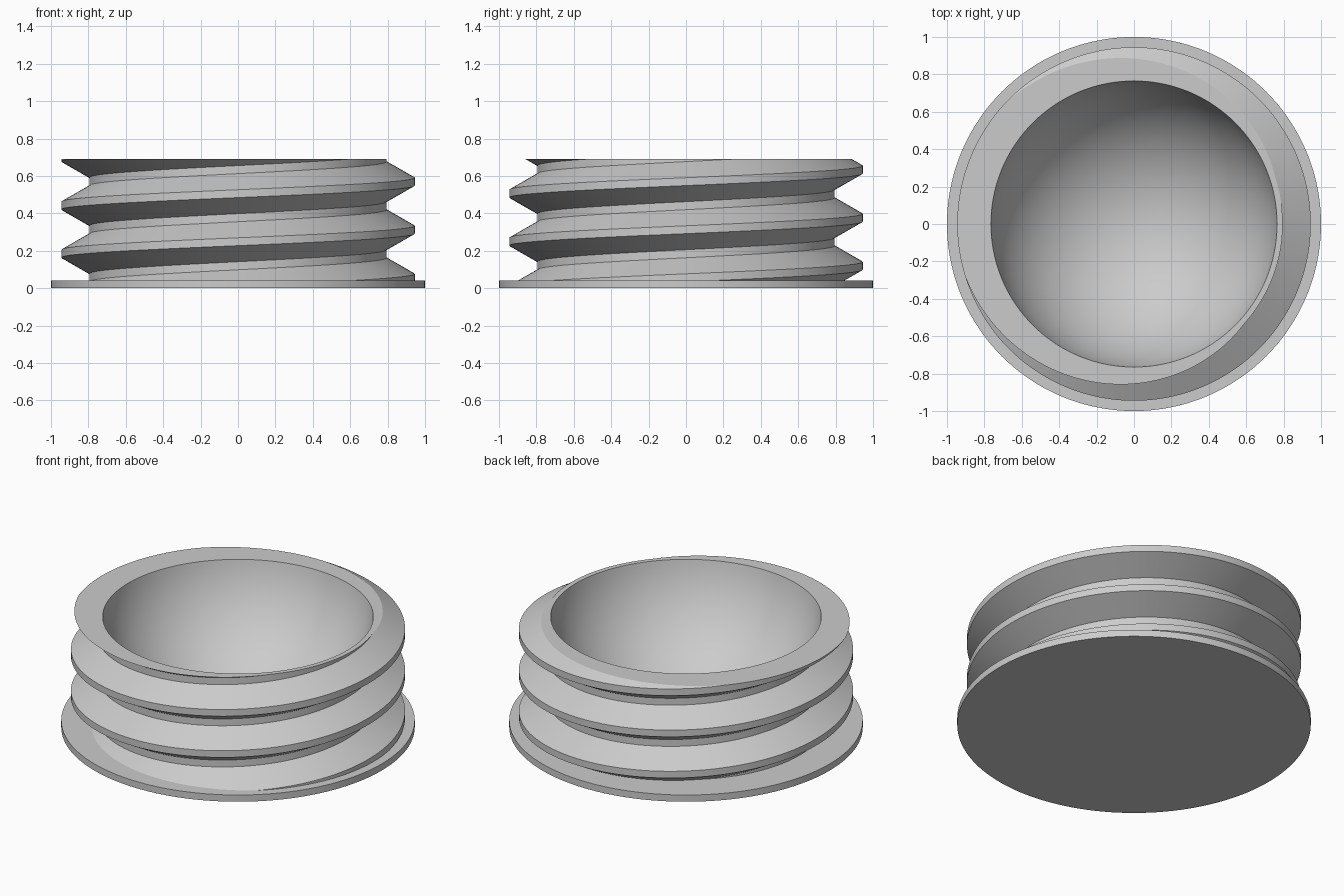
import bpy, bmesh, math

cube = bpy.data.objects.get("Cube")
if cube:
    bpy.data.objects.remove(cube, do_unlink=True)

SEGMENTS = 144
TOP = 0.69
FLANGE = 0.042
PITCH = 0.257
CREST, ROOT = 0.945, 0.795
RIM, FLOOR = 0.765, 0.05

grey = bpy.data.materials.new("plain grey")
grey.use_nodes = True
grey.diffuse_color = (0.6, 0.6, 0.6, 1)
grey.node_tree.nodes["Principled BSDF"].inputs["Base Color"].default_value = grey.diffuse_color


def polar(radius, j, z):
    a = math.tau * j / SEGMENTS
    return (radius * math.cos(a), radius * math.sin(a), z)


def finish(bm, name):
    bmesh.ops.recalc_face_normals(bm, faces=bm.faces)
    mesh = bpy.data.meshes.new(name)
    bm.to_mesh(mesh)
    bm.free()
    mesh.materials.append(grey)
    obj = bpy.data.objects.new(name, mesh)
    bpy.context.collection.objects.link(obj)
    bpy.ops.object.select_all(action='DESELECT')
    obj.select_set(True)
    bpy.context.view_layer.objects.active = obj
    bpy.ops.object.shade_smooth_by_angle(angle=math.radians(25))


def edges_at(bm, z):
    return [e for e in bm.edges if e.is_boundary
            and all(abs(v.co.z - z) < 1e-4 for v in e.verts)]


# Flat round flange
bm = bmesh.new()
bmesh.ops.create_cone(bm, cap_ends=True, segments=SEGMENTS, radius1=1, radius2=1, depth=FLANGE)
bmesh.ops.translate(bm, vec=(0, 0, FLANGE / 2), verts=bm.verts)
finish(bm, "base_flange")

# Helical thread: one turn joins the next, four profile rows higher
profile = [(CREST, 0), (CREST, 0.042), (ROOT, 0.128), (ROOT, 0.171)]
start = 0.549 - 4 * PITCH
rows = 24
bm = bmesh.new()
columns = []
for j in range(SEGMENTS):
    column = []
    for k in range(rows):
        radius, rise = profile[k % 4]
        z = start + rise + PITCH * (k // 4 + j / SEGMENTS)
        column.append(bm.verts.new(polar(radius, j, z)))
    columns.append(column)
for j in range(SEGMENTS):
    a, b = columns[j], columns[(j + 1) % SEGMENTS]
    shift = 4 if j == SEGMENTS - 1 else 0
    for k in range(rows - 1 - shift):
        bm.faces.new((a[k], b[k + shift], b[k + shift + 1], a[k + 1]))

# Trim the thread flat at both ends and close the lower one
for z, direction in ((TOP, 1), (FLANGE / 2, -1)):
    bmesh.ops.bisect_plane(bm, geom=bm.verts[:] + bm.edges[:] + bm.faces[:], dist=1e-5,
                           plane_co=(0, 0, z), plane_no=(0, 0, direction), clear_outer=True)
loose = [v for v in bm.verts if not v.link_faces]
bmesh.ops.delete(bm, geom=loose, context='VERTS')
bmesh.ops.triangle_fill(bm, edges=edges_at(bm, FLANGE / 2), use_beauty=True)

# Rounded bowl hollow
depth = TOP - FLOOR
sphere = (RIM ** 2 + depth ** 2) / (2 * depth)
sweep = math.acos((sphere - depth) / sphere)
rings = 32
previous = None
pole = bm.verts.new((0, 0, FLOOR))
for i in range(1, rings + 1):
    a = sweep * i / rings
    z = FLOOR + sphere * (1 - math.cos(a))
    ring = [bm.verts.new(polar(sphere * math.sin(a), j, z)) for j in range(SEGMENTS)]
    for j in range(SEGMENTS):
        n = (j + 1) % SEGMENTS
        if previous:
            bm.faces.new((previous[j], previous[n], ring[n], ring[j]))
        else:
            bm.faces.new((pole, ring[n], ring[j]))
    previous = ring

# Flat top face between the thread and the bowl rim
bmesh.ops.triangle_fill(bm, edges=edges_at(bm, TOP), use_beauty=True)
finish(bm, "threaded_bowl")
